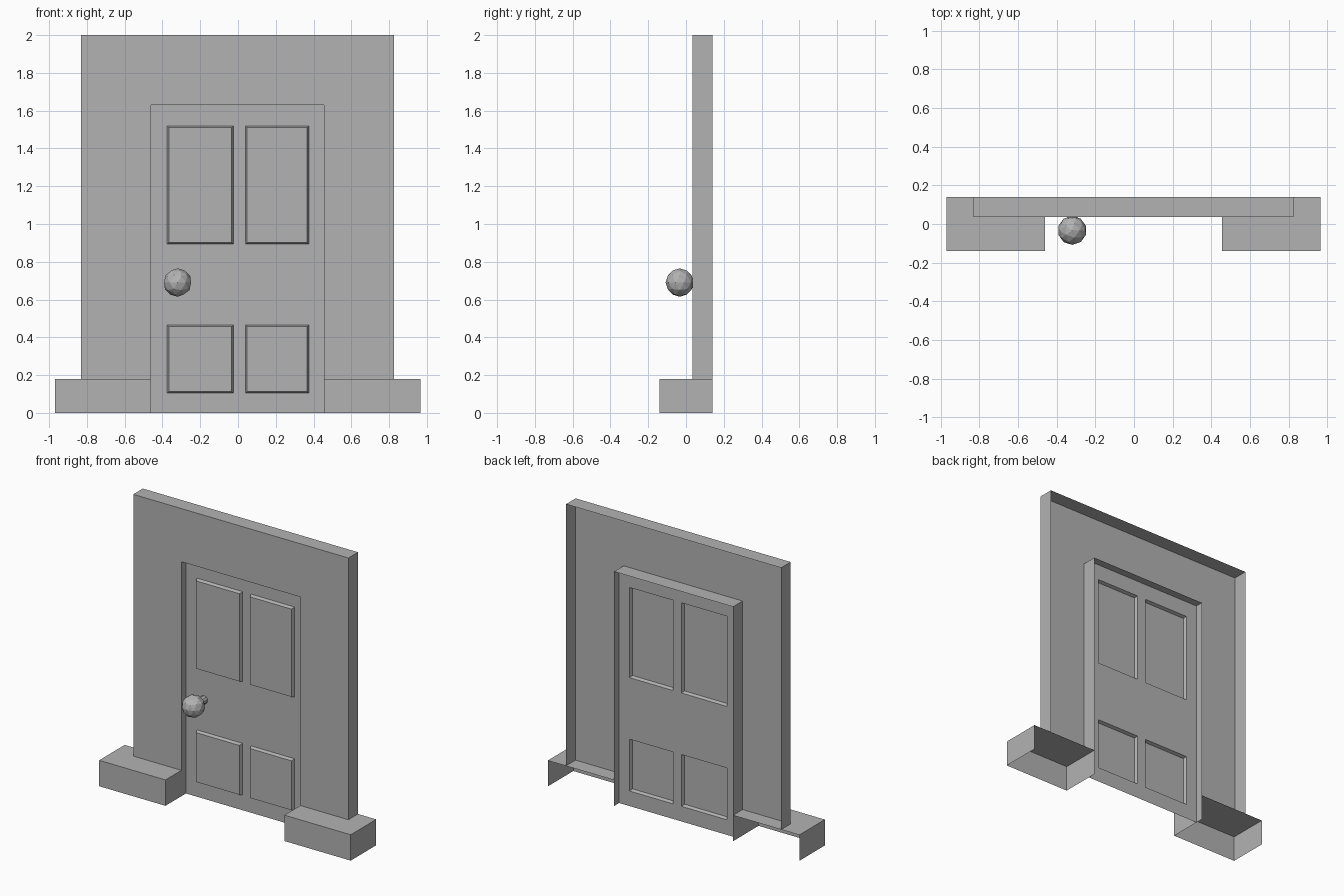
import bpy, bmesh, math
from mathutils import Matrix

cube = bpy.data.objects.get("Cube")
if cube:
    bpy.data.objects.remove(cube, do_unlink=True)

grey = bpy.data.materials.new("plain_grey")
grey.use_nodes = True
grey.diffuse_color = (0.45, 0.45, 0.45, 1)
grey.node_tree.nodes["Principled BSDF"].inputs["Base Color"].default_value = grey.diffuse_color

FRONT, BACK = 0.035, 0.14      # wall depth
SHEET = 0.085                  # door leaf plane
LEFT, RIGHT = 0.455, -0.46     # opening sides
STEP, HEAD = 0.18, 1.63        # base height, opening height


def finish(name, bm):
    mesh = bpy.data.meshes.new(name)
    bm.to_mesh(mesh)
    bm.free()
    mesh.materials.append(grey)
    ob = bpy.data.objects.new(name, mesh)
    bpy.context.collection.objects.link(ob)
    return ob


def strip(bm, path, y0, y1):
    """Sweep an x-z path from depth y0 to y1."""
    for (xa, za), (xb, zb) in zip(path, path[1:]):
        bm.faces.new([bm.verts.new(p) for p in
                      ((xa, y0, za), (xa, y1, za), (xb, y1, zb), (xb, y0, zb))])


# Wall: front sheet around the opening, outer rim and reveal, open at the back
rim = [(-0.83, STEP), (-0.83, 2), (0.825, 2), (0.825, STEP)]
reveal = [(LEFT, STEP), (LEFT, HEAD), (RIGHT, HEAD), (RIGHT, STEP)]
bm = bmesh.new()
face = bm.faces.new([bm.verts.new((x, FRONT, z)) for x, z in rim + reveal])
face.normal_update()
if face.normal.y > 0:
    face.normal_flip()
strip(bm, rim[::-1], FRONT, BACK)
strip(bm, reveal[::-1], FRONT, BACK)
bmesh.ops.remove_doubles(bm, verts=bm.verts, dist=0.0001)
bmesh.ops.recalc_face_normals(bm, faces=bm.faces)
bm.faces.ensure_lookup_table()
if bm.faces[0].normal.y > 0:
    bmesh.ops.reverse_faces(bm, faces=bm.faces)
finish("wall", bm)

# Door leaf: thin sheet whose four panels are pushed forward
xs = [RIGHT, -0.375, -0.025, 0.04, 0.375, LEFT]
zs = [0, 0.105, 0.465, 0.893, 1.52, HEAD]
bm = bmesh.new()
grid = [[bm.verts.new((x, SHEET, z)) for x in xs] for z in zs]
panels = []
for r in range(5):
    for c in range(5):
        f = bm.faces.new((grid[r][c], grid[r][c + 1], grid[r + 1][c + 1], grid[r + 1][c]))
        if r % 2 and c % 2:
            panels.append(f)
bm.normal_update()
bmesh.ops.inset_individual(bm, faces=panels, thickness=0.012, depth=0.022)
finish("door_leaf", bm)

# Base blocks: open underneath and behind
for name, x0, x1 in (("right_base", -0.97, RIGHT), ("left_base", LEFT, 0.965)):
    bm = bmesh.new()
    bmesh.ops.create_cube(bm, size=1, matrix=Matrix.Translation(((x0 + x1) / 2, 0, STEP / 2))
                          @ Matrix.Diagonal((x1 - x0, 2 * BACK, STEP, 1)))
    bm.normal_update()
    hidden = [f for f in bm.faces if f.normal.y > 0.5 or f.normal.z < -0.5]
    bmesh.ops.delete(bm, geom=hidden, context="FACES")
    finish(name, bm)

# Faceted knob and its short stem
KNOB_X, KNOB_Y, KNOB_Z = -0.32, -0.033, 0.69
bm = bmesh.new()
bmesh.ops.create_icosphere(bm, subdivisions=2, radius=0.075,
                           matrix=Matrix.Translation((KNOB_X, KNOB_Y, KNOB_Z)))
finish("door_knob", bm)
bm = bmesh.new()
bmesh.ops.create_cone(bm, cap_ends=True, segments=10, radius1=0.028, radius2=0.028,
                      depth=SHEET - KNOB_Y,
                      matrix=Matrix.Translation((KNOB_X, (SHEET + KNOB_Y) / 2, KNOB_Z))
                      @ Matrix.Rotation(math.pi / 2, 4, "X"))
finish("knob_stem", bm)
